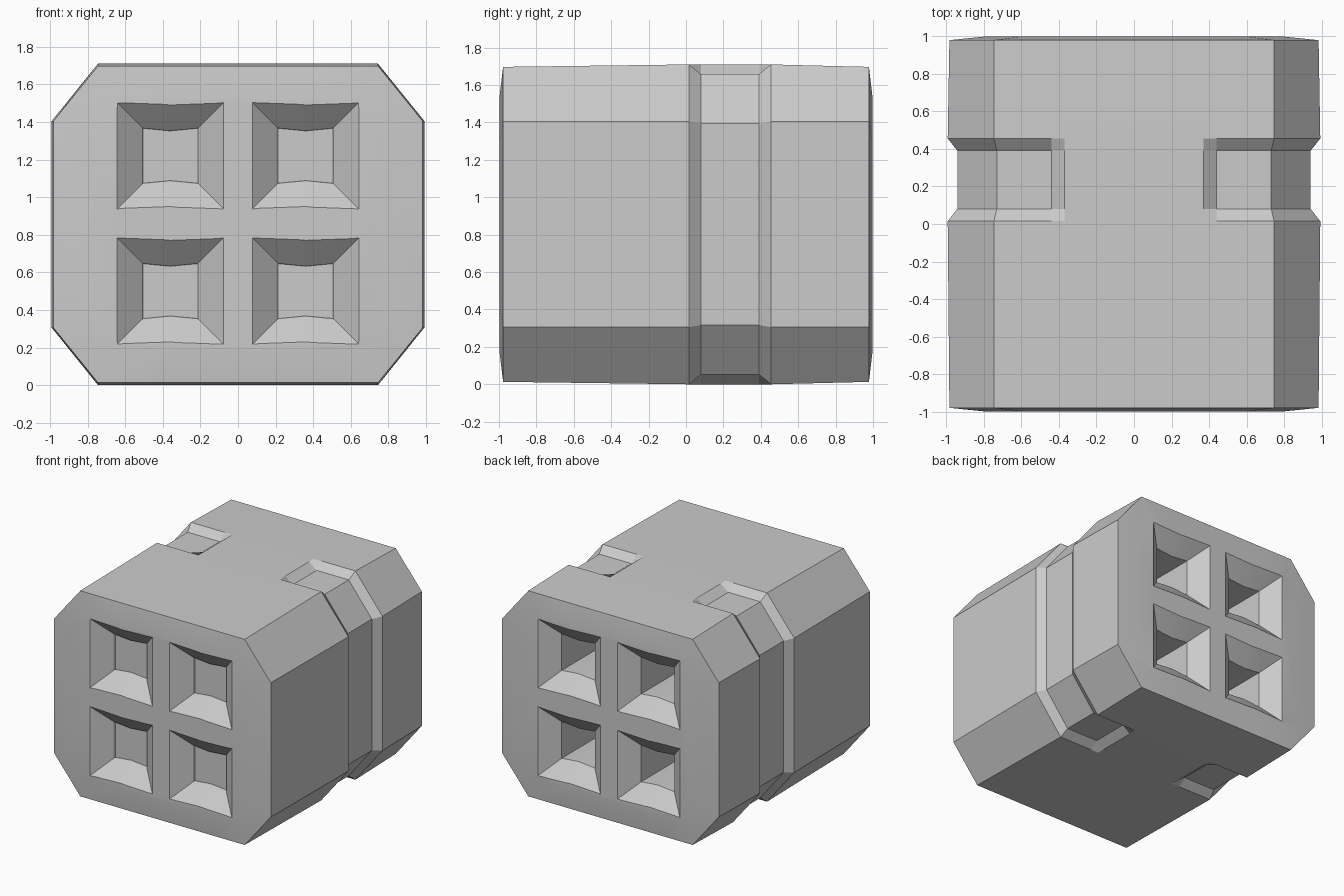
import bpy, bmesh, math

if "Cube" in bpy.data.objects:
    bpy.data.objects.remove(bpy.data.objects["Cube"])

MID = 0.855  # half height of the block


def loft(bm, rings):
    """Skin a list of equal-length point rings and cap both ends."""
    loops = [[bm.verts.new(p) for p in ring] for ring in rings]
    n = len(loops[0])
    for a, b in zip(loops, loops[1:]):
        for i in range(n):
            j = (i + 1) % n
            bm.faces.new((a[i], a[j], b[j], b[i]))
    bm.faces.new(loops[0])
    bm.faces.new(loops[-1])


def make_object(name, bm):
    bmesh.ops.recalc_face_normals(bm, faces=bm.faces[:])
    mesh = bpy.data.meshes.new(name)
    bm.to_mesh(mesh)
    bm.free()
    obj = bpy.data.objects.new(name, mesh)
    bpy.context.collection.objects.link(obj)
    return obj


def body_ring(y, scale=1.0, groove=False, bulge=0.0):
    """Octagon section; grooved rings sink everywhere but mid top and bottom."""
    h = MID - 0.013 + bulge
    w = 0.982 + bulge * 0.7
    if groove:
        q = [(0.37, h), (0.44, 0.803), (0.73, 0.803), (0.94, 0.538)]
    else:
        q = [(0.37, h), (0.44, h), (0.745, h), (w, 0.55)]
    pts = q + [(x, -z) for x, z in reversed(q)]
    pts += [(-x, z) for x, z in reversed(pts)]
    return [(x * scale, y, MID + z * scale) for x, z in pts]


# Block with chamfered corners, slightly domed ends and a wrapped side groove
bm = bmesh.new()
loft(bm, [
    body_ring(-0.998, 0.80),
    body_ring(-0.978),
    body_ring(0.015, bulge=0.013),
    body_ring(0.08, groove=True, bulge=0.013),
    body_ring(0.39, groove=True, bulge=0.013),
    body_ring(0.455, bulge=0.013),
    body_ring(0.978),
    body_ring(0.998, 0.80),
])
body = make_object("connector_block", bm)


def hole_ring(cx, cz, y, h, bow):
    pts = [(-h, -h), (0, -h + bow), (h, -h), (h, h), (0, h - bow), (-h, h)]
    return [(cx + x, y, cz + z) for x, z in pts]


# Funnel sockets: shallow at the front, deep at the back
bm = bmesh.new()
for cx in (-0.36, 0.36):
    for cz in (0.50, 1.22):
        for side, end, end_h in ((-1, -0.865, 0.146), (1, -0.80, 0.15)):
            loft(bm, [
                hole_ring(cx, cz, side * 1.04, 0.330, 0.012),
                hole_ring(cx, cz, side * 0.88, 0.150, 0.014),
                hole_ring(cx, cz, end, end_h, 0.014),
            ])
cutter = make_object("socket_cutter", bm)
cutter.hide_render = True

# Cut the sockets
mod = body.modifiers.new("sockets", 'BOOLEAN')
mod.operation = 'DIFFERENCE'
mod.solver = 'EXACT'
mod.object = cutter
bpy.context.view_layer.objects.active = body
body.select_set(True)
bpy.ops.object.modifier_apply(modifier=mod.name)
bpy.data.objects.remove(cutter)

# Soft shading on the slight bulges only
bpy.ops.object.shade_smooth_by_angle(angle=math.radians(20))
